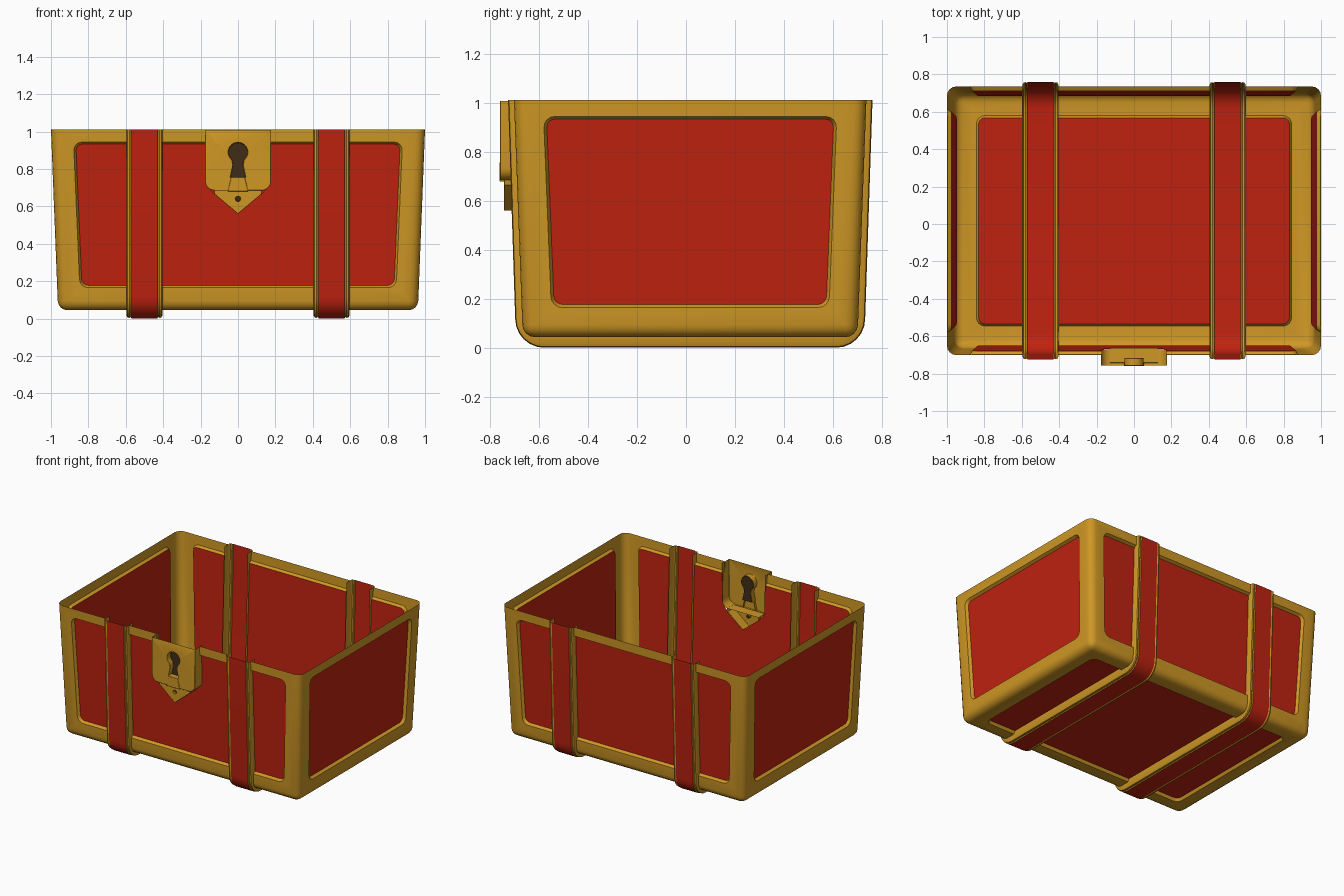
import bpy, bmesh, math
from mathutils import Vector

cube = bpy.data.objects.get("Cube")
if cube:
    bpy.data.objects.remove(cube, do_unlink=True)


def material(name, rgb):
    m = bpy.data.materials.new(name)
    m.use_nodes = True
    m.diffuse_color = (*rgb, 1)
    m.node_tree.nodes["Principled BSDF"].inputs["Base Color"].default_value = (*rgb, 1)
    return m


GOLD, RED, DARK = 0, 1, 2
MATERIALS = [material("gold", (0.62, 0.31, 0.018)),
             material("red", (0.52, 0.016, 0.005)),
             material("dark_brown", (0.05, 0.027, 0.008))]


def finish(bm, name, bevel=0):
    mesh = bpy.data.meshes.new(name)
    bm.to_mesh(mesh)
    bm.free()
    ob = bpy.data.objects.new(name, mesh)
    bpy.context.collection.objects.link(ob)
    for m in MATERIALS:
        mesh.materials.append(m)
    bpy.ops.object.select_all(action='DESELECT')
    ob.select_set(True)
    bpy.context.view_layer.objects.active = ob
    bpy.ops.object.shade_smooth_by_angle(angle=math.radians(35))
    if bevel:
        mod = ob.modifiers.new("soft_edges", 'BEVEL')
        mod.width, mod.segments = bevel, 2
        mod.limit_method, mod.angle_limit = 'ANGLE', math.radians(40)
    return ob


def cut(bm, faces, co, no):
    faces = [f for f in bm.faces if faces(f)]
    geom = set(faces)
    for f in faces:
        geom.update(f.edges, f.verts)
    bmesh.ops.bisect_plane(bm, geom=list(geom), dist=1e-5, plane_co=co, plane_no=no)


# Chest shell: open tapered box with rounded edges and recessed panels
TOP, FLOOR, MID = 1.012, 0.045, 0.017
STRAP_X, STRAP_W = 0.5, 0.095
LOCK_OUTLINE = [(-0.172, TOP), (-0.172, 0.72), (-0.13, 0.67), (0, 0.565),
                (0.13, 0.67), (0.172, 0.72), (0.172, TOP)]

bm = bmesh.new()
bmesh.ops.create_cube(bm, size=2)
for v in bm.verts:
    up = v.co.z > 0
    v.co = (v.co.x * (1 if up else 0.962),
            MID + v.co.y * (0.718 if up else 0.682), TOP if up else FLOOR)
lid = max(bm.faces, key=lambda f: f.calc_center_median().z)
bmesh.ops.delete(bm, geom=[lid], context='FACES_ONLY')
bmesh.ops.bevel(bm, geom=[e for e in bm.edges if not e.is_boundary],
                offset=0.05, segments=4, profile=0.5, affect='EDGES')


def panels():
    return sorted(bm.faces, key=lambda f: -f.calc_area())[:5]


bmesh.ops.inset_individual(bm, faces=panels(), thickness=0.098)
corners = {v for f in panels() for v in f.verts}
bmesh.ops.bevel(bm, geom=list(corners), offset=0.045, segments=4,
                profile=0.5, affect='VERTICES')
inner = panels()
bmesh.ops.inset_individual(bm, faces=inner, thickness=0.012, depth=-0.02)
for f in panels():
    f.material_index = RED

# Openings behind the straps and the lock
for s in (-1, 1):
    for edge in (-1, 1):
        cut(bm, lambda f: True, (s * STRAP_X + edge * STRAP_W, 0, 0), (1, 0, 0))


def is_front(f):
    c = f.calc_center_median()
    return c.y < -0.6 and abs(c.x) < STRAP_X - STRAP_W and c.z > 0.1


sides = []
for (x0, z0), (x1, z1) in zip(LOCK_OUTLINE, LOCK_OUTLINE[1:]):
    sides.append((Vector((x0, 0, z0)), Vector((z0 - z1, 0, x1 - x0))))
for co, no in sides:
    cut(bm, is_front, co, no)
holes = []
for f in bm.faces:
    c = f.calc_center_median()
    behind_lock = is_front(f) and all((c - co).dot(no) > 0 for co, no in sides)
    if abs(abs(c.x) - STRAP_X) < STRAP_W or behind_lock:
        holes.append(f)
bmesh.ops.delete(bm, geom=holes, context='FACES')
finish(bm, "chest_shell")


# Straps: red band with gold rolled edges, wrapped under the chest
def strap_path(d):
    r, z = 0.09, 0.03
    pts = [(-0.697 - d, TOP)]
    for cy, start in ((-0.668 + r, 180), (0.702 - r, 270)):
        for i in range(7):
            a = math.radians(start + i * 15)
            pts.append((cy + (r + d) * math.cos(a), z + r + (r + d) * math.sin(a)))
    return pts + [(0.732 + d, TOP)]


half = [(0.095, -0.04), (0.095, 0.015), (0.09, 0.024), (0.081, 0.026), (0.073, 0.022),
        (0.069, 0.028)]
section = [(-x, d) for x, d in half] + [(x, d) for x, d in reversed(half)]
for side, name in ((-1, "right_strap"), (1, "left_strap")):
    bm = bmesh.new()
    rows = [[bm.verts.new((side * STRAP_X + x, y, z)) for y, z in strap_path(d)]
            for x, d in section]
    for k, (a, b) in enumerate(zip(rows, rows[1:])):
        for i in range(len(a) - 1):
            f = bm.faces.new((a[i], a[i + 1], b[i + 1], b[i]))
            f.material_index = RED if k == len(half) - 1 else GOLD
    finish(bm, name)


# Lock: hollow plates with open backs
def loop(bm, pts, y):
    vs = [bm.verts.new((x, y, z)) for x, z in pts]
    return [bm.edges.new((vs[i], vs[(i + 1) % len(vs)])) for i in range(len(vs))]


def extrude(bm, edges, dy):
    new = bmesh.ops.extrude_edge_only(bm, edges=edges)["geom"]
    bmesh.ops.translate(bm, vec=(0, dy, 0),
                        verts=[g for g in new if isinstance(g, bmesh.types.BMVert)])
    return [g for g in new if isinstance(g, bmesh.types.BMEdge) and
            all(abs(v.co.y - g.verts[0].co.y) < 1e-6 for v in g.verts)]


def arc(cx, cz, r, a0, a1, n):
    return [(cx + r * math.cos(math.radians(a0 + (a1 - a0) * i / n)),
             cz + r * math.sin(math.radians(a0 + (a1 - a0) * i / n))) for i in range(n + 1)]


def lock_plate(name, outline, hole, y, depth, hole_depth, bevel):
    bm = bmesh.new()
    outer = loop(bm, outline, y)
    rim = loop(bm, hole, y) if hole else []
    bmesh.ops.triangle_fill(bm, use_beauty=True, edges=outer + rim, normal=(0, -1, 0))
    # The top edge stays open
    extrude(bm, [e for e in outer if any(v.co.z < TOP - 0.02 for v in e.verts)], depth)
    if rim:
        floor = extrude(bm, rim, hole_depth)
        for f in bmesh.ops.triangle_fill(bm, edges=floor, normal=(0, -1, 0))["geom"]:
            if isinstance(f, bmesh.types.BMFace):
                f.material_index = DARK
    bmesh.ops.recalc_face_normals(bm, faces=bm.faces)
    finish(bm, name, bevel)


body = ([(-0.176, 1.008)] + arc(-0.126, 0.735, 0.05, 180, 270, 5)
        + arc(0.126, 0.735, 0.05, 270, 360, 5) + [(0.176, 1.008)])
keyhole = arc(0, 0.89, 0.052, -52, 232, 14) + [(-0.027, 0.82), (-0.042, 0.755), (0.042, 0.755),
                                               (0.027, 0.82)]
lock_tip = [(-0.13, 0.69), (-0.125, 0.665), (0, 0.56), (0.125, 0.665), (0.13, 0.69)]
neck = [(-0.055, 0.68), (0.055, 0.68), (0.036, 0.757), (-0.036, 0.757)]
lock_plate("lock_body", body, keyhole, -0.757, 0.085, 0.04, 0.012)
lock_plate("lock_tip", lock_tip, arc(0, 0.64, 0.014, 0, 324, 9), -0.742, 0.078, 0.02, 0.006)
lock_plate("lock_neck", neck, None, -0.76, 0.02, 0, 0.003)
